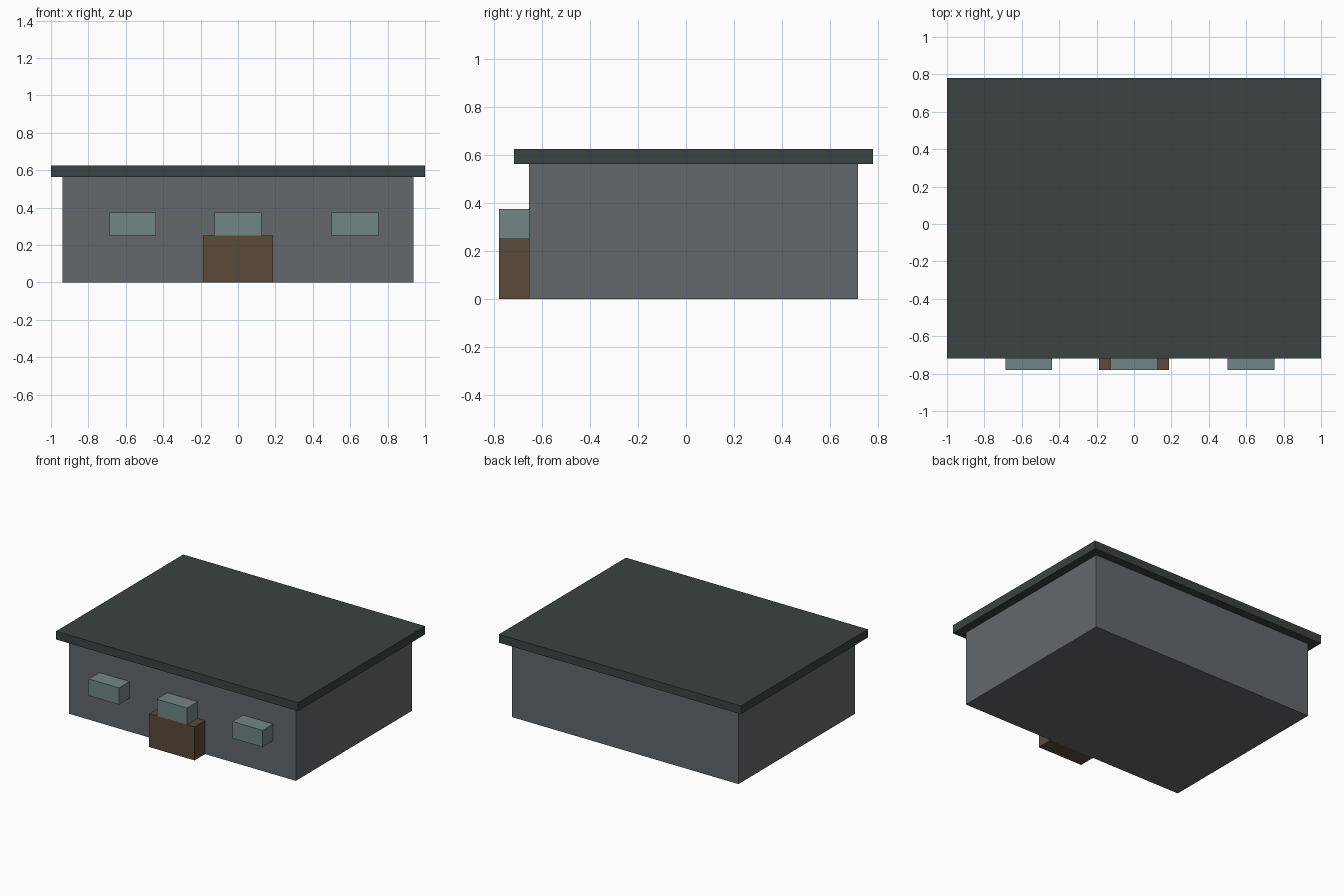
import bpy

cube = bpy.data.objects.get("Cube")
if cube:
    bpy.data.objects.remove(cube, do_unlink=True)


def material(name, rgb):
    mat = bpy.data.materials.new(name)
    mat.use_nodes = True
    colour = (*rgb, 1)
    mat.diffuse_color = colour
    mat.node_tree.nodes["Principled BSDF"].inputs["Base Color"].default_value = colour
    return mat


def box(name, low, high, mat):
    """Box between two opposite corners."""
    centre = [(a + b) / 2 for a, b in zip(low, high)]
    bpy.ops.mesh.primitive_cube_add(size=1, location=centre)
    obj = bpy.context.object
    obj.name = name
    obj.scale = [b - a for a, b in zip(low, high)]
    bpy.ops.object.transform_apply(location=False, rotation=False, scale=True)
    obj.data.materials.append(mat)
    return obj


wall_grey = material("wall grey", (0.125, 0.138, 0.147))
roof_grey = material("dark roof grey", (0.044, 0.054, 0.053))
door_brown = material("door brown", (0.105, 0.069, 0.042))
glass_blue = material("window blue grey", (0.168, 0.240, 0.238))

front, wall_front, wall_back = -0.781, -0.656, 0.719
eaves, roof_top, sill = 0.5625, 0.625, 0.25

# Walls and overhanging flat roof
box("walls", (-0.9375, wall_front, 0), (0.9375, wall_back, eaves), wall_grey)
box("roof", (-1, -0.719, eaves), (1, 0.781, roof_top), roof_grey)

# Projecting door block
box("door", (-0.1875, front, 0), (0.1875, wall_front, sill), door_brown)

# Row of projecting windows
for name, x in (("right", -0.5625), ("middle", 0), ("left", 0.625)):
    box(name + "_window", (x - 0.125, front, sill),
        (x + 0.125, wall_front, 0.375), glass_blue)
